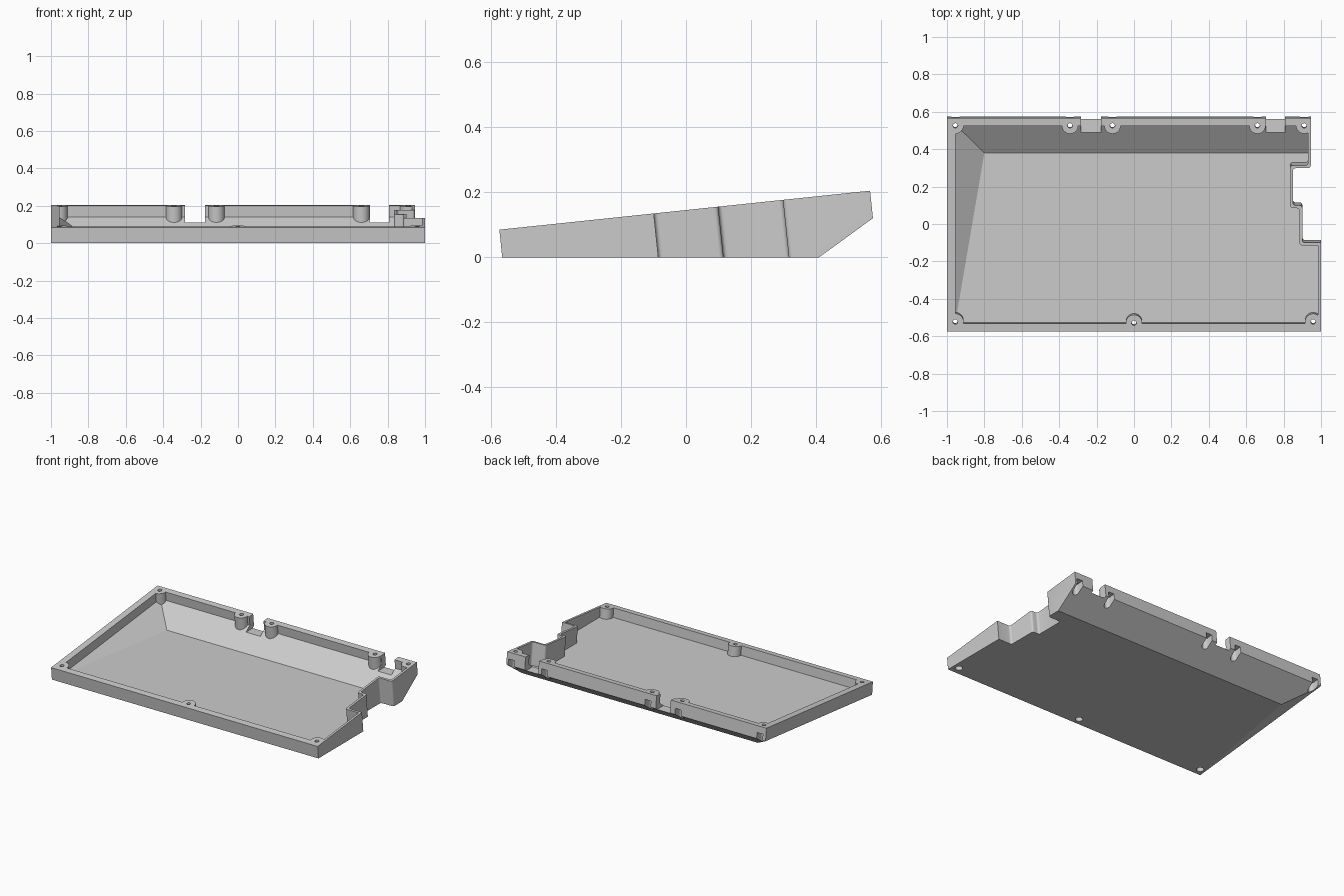
import bpy
import bmesh
import math
from mathutils import Matrix, Vector

if "Cube" in bpy.data.objects:
    bpy.data.objects.remove(bpy.data.objects["Cube"], do_unlink=True)

# Tilted frame lying in the sloping rim plane of the tray
TILT = Matrix.Translation((0, -0.004, 0.145)) @ Matrix.Rotation(math.radians(6), 4, 'X')

grey = bpy.data.materials.new("plain grey")
grey.use_nodes = True
grey.diffuse_color = (0.6, 0.6, 0.6, 1)
grey.node_tree.nodes["Principled BSDF"].inputs["Base Color"].default_value = (0.6, 0.6, 0.6, 1)


def finish(name, bm):
    bmesh.ops.recalc_face_normals(bm, faces=bm.faces)
    mesh = bpy.data.meshes.new(name)
    bm.to_mesh(mesh)
    bm.free()
    mesh.materials.append(grey)
    obj = bpy.data.objects.new(name, mesh)
    bpy.context.collection.objects.link(obj)
    return obj


def hull(name, points):
    bm = bmesh.new()
    for p in points:
        bm.verts.new(p)
    bmesh.ops.convex_hull(bm, input=bm.verts)
    bmesh.ops.dissolve_limit(bm, angle_limit=0.01, verts=bm.verts, edges=bm.edges)
    return finish(name, bm)


def prism(name, outline, low, high, rounding=0.0, frame=TILT):
    bm = bmesh.new()
    base = bm.faces.new([bm.verts.new((x, y, low)) for x, y in outline])
    top = bmesh.ops.extrude_face_region(bm, geom=[base])["geom"]
    bmesh.ops.translate(bm, vec=(0, 0, high - low),
                        verts=[v for v in top if isinstance(v, bmesh.types.BMVert)])
    if rounding:
        sides = [e for e in bm.edges if abs(e.verts[0].co.z - e.verts[1].co.z) > 0.01]
        bmesh.ops.bevel(bm, geom=sides, offset=rounding, segments=4, profile=0.5, affect='EDGES')
    bm.transform(frame)
    return finish(name, bm)


def disc(x, y, r, sides=32):
    return [(x + r * math.cos(i * math.tau / sides), y + r * math.sin(i * math.tau / sides))
            for i in range(sides)]


def cut(target, cutter):
    mod = target.modifiers.new("cut", 'BOOLEAN')
    mod.operation = 'DIFFERENCE'
    mod.solver = 'EXACT'
    mod.object = cutter
    bpy.context.view_layer.objects.active = target
    bpy.ops.object.modifier_apply(modifier=mod.name)
    bpy.data.objects.remove(cutter, do_unlink=True)


def tilted(x, y, w):
    return TILT @ Vector((x, y, w))


def notch(wall):
    # Stepped side recess; wall shifts it inward to leave the side wall
    far, a, b, c = 1.2, 0.9 - wall, 0.85 - wall, 0.945 - wall
    y0, y1, y2 = -0.096 - wall, 0.104 - wall, 0.304 + wall
    outline = [(far, y0), (a, y0), (a, y1), (b, y1), (b, y2), (c, y2), (c, 0.8), (far, 0.8)]
    return prism("notch_cutter", outline, -0.4, 0.3, 0.014)


# Outer wedge body with chamfered back and left underside
body = hull("tray_shell",
            [tilted(x, y, w) for x in (-1, 1) for y in (-0.574, 0.574) for w in (0, -0.085)]
            + [(1, 0.41, 0), (-0.826, 0.41, 0)])
for v in body.data.vertices:
    if v.co.z < 0.005:
        v.co.z = 0
cut(body, notch(0))

# Inner cavity, leaving walls and screw posts standing
LEFT, RIGHT, DEEP = -0.955, 0.985, 0.027
cavity = hull("cavity_cutter",
              [tilted(x, y, 0.05) for x in (LEFT, RIGHT) for y in (-0.53, 0.532)]
              + [tilted(x, 0.532, -0.06) for x in (LEFT, RIGHT)]
              + [(LEFT, -0.526, DEEP), (RIGHT, -0.526, DEEP), (RIGHT, 0.38, DEEP), (-0.8, 0.38, DEEP)])
cut(cavity, notch(0.015))

back_screws = [(x, 0.533) for x in (-0.955, -0.342, -0.115, 0.66, 0.91)]
front_screws = [(-0.955, -0.522), (0, -0.528), (0.958, -0.522)]
for x, y in back_screws + front_screws:
    cut(cavity, prism("post_cutter", disc(x, y, 0.044), -0.4, 0.3))
cut(body, cavity)

# Two cable openings in the back wall
for x0, x1 in ((-0.283, -0.176), (0.706, 0.807)):
    cut(body, prism("opening_cutter", [(x0, 0.487), (x1, 0.487), (x1, 0.7), (x0, 0.7)],
                    0.11, 0.35, frame=Matrix()))

# Screw holes and the pockets for screw heads below
for x, y in back_screws + front_screws:
    cut(body, prism("hole_cutter", disc(x, y, 0.013, 20), -0.4, 0.2))
for x, y in front_screws:
    cut(body, prism("pocket_cutter", disc(x, y, 0.023, 24), -0.3, -0.06))
for x, y in back_screws:
    round_end = [(x + 0.022 * math.cos(a), y + 0.022 * math.sin(a))
                 for a in (math.pi + i * math.pi / 12 for i in range(13))]
    cut(body, prism("pocket_cutter", round_end + [(x + 0.022, 0.7), (x - 0.022, 0.7)], -0.3, -0.045))

# Smooth the rounded corners, keep hard edges
bpy.ops.object.select_all(action='DESELECT')
body.select_set(True)
bpy.context.view_layer.objects.active = body
bpy.ops.object.shade_smooth_by_angle(angle=math.radians(30))
